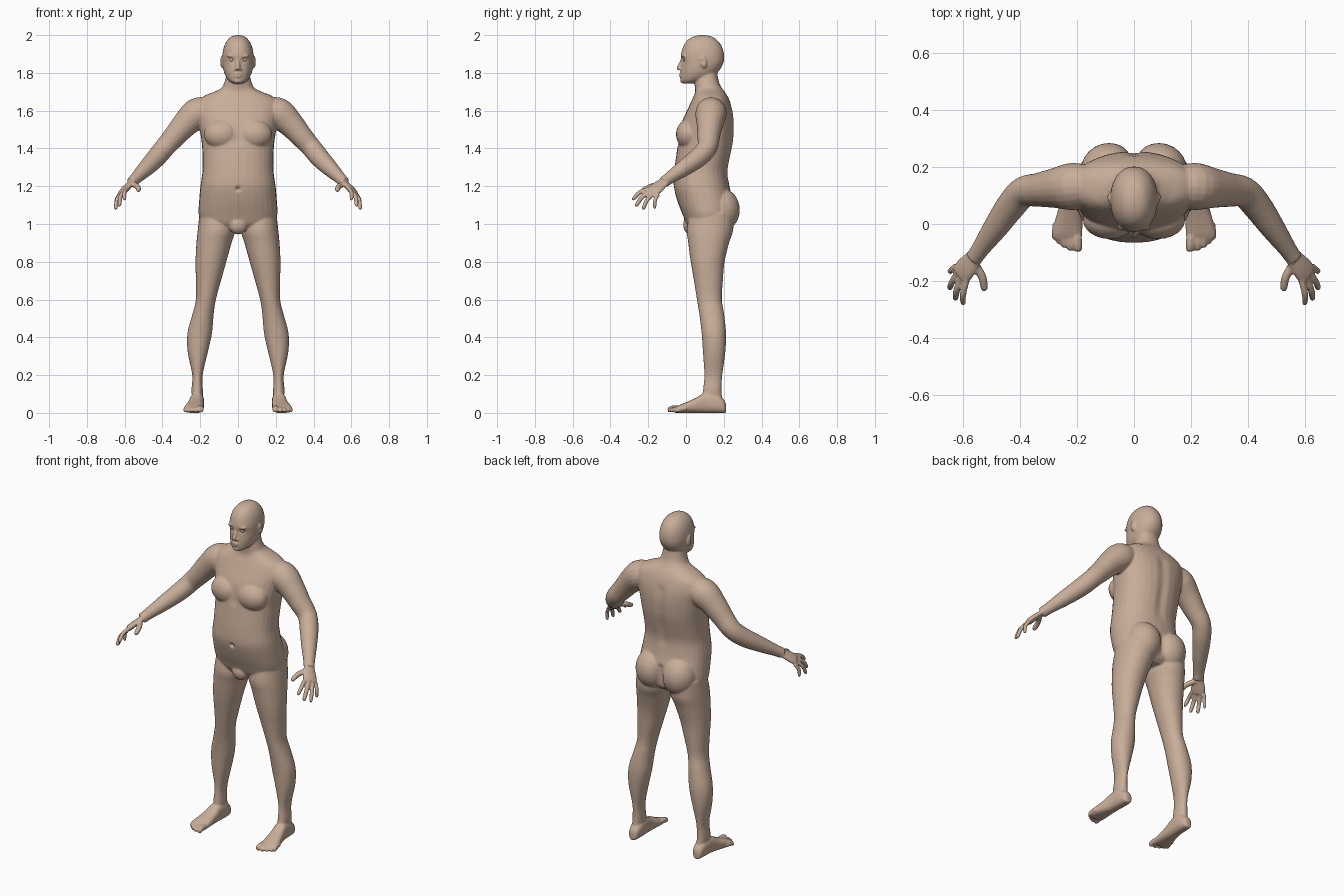
import bpy, bmesh, math
from mathutils import Vector, Matrix

bm = bmesh.new()


def smooth_rows(rows, steps=4):
    """Catmull-Rom interpolation through rows of numbers."""
    out = []
    for i in range(len(rows) - 1):
        a, b = rows[max(i - 1, 0)], rows[i]
        c, d = rows[i + 1], rows[min(i + 2, len(rows) - 1)]
        for k in range(steps):
            t = k / steps
            out.append([0.5 * (2 * q + (r - p) * t + (2 * p - 5 * q + 4 * r - s) * t * t
                               + (3 * q - p - 3 * r + s) * t ** 3)
                        for p, q, r, s in zip(a, b, c, d)])
    return out + [list(rows[-1])]


def skin(rings):
    loops = [[bm.verts.new(p) for p in ring] for ring in rings]
    n = len(loops[0])
    for a, b in zip(loops, loops[1:]):
        for i in range(n):
            bm.faces.new((a[i], a[(i + 1) % n], b[(i + 1) % n], b[i]))
    bm.faces.new(loops[0])
    bm.faces.new(loops[-1])


def oval(c, u, v, power=2.0, n=32):
    pts = []
    for i in range(n):
        a = math.tau * i / n
        ca, sa = math.cos(a), math.sin(a)
        pts.append(c + u * math.copysign(abs(ca) ** (2 / power), ca)
                   + v * math.copysign(abs(sa) ** (2 / power), sa))
    return pts


def column(rows, power=2.2, s=1):
    """Upright loft; rows are (z, x0, x1, y0, y1)."""
    skin([oval(Vector((s * (x0 + x1) / 2, (y0 + y1) / 2, z)),
               Vector(((x1 - x0) / 2, 0, 0)), Vector((0, (y1 - y0) / 2, 0)), power)
          for z, x0, x1, y0, y1 in smooth_rows(rows)])


def limb(rows, s=1, side=(0, 0, 1), flat=1.0):
    """Tube along (x, y, z, r); flat scales the thickness across side."""
    rows = smooth_rows(rows)
    pts = [Vector((s * r[0], r[1], r[2])) for r in rows]
    side = Vector((s * side[0], side[1], side[2]))
    rings = []
    for i, p in enumerate(pts):
        t = (pts[min(i + 1, len(pts) - 1)] - pts[max(i - 1, 0)]).normalized()
        u = (side - t * side.dot(t)).normalized()
        rings.append(oval(p, u * rows[i][3], t.cross(u) * rows[i][3] * flat, 2, 20))
    skin(rings)


def ball(c, r, rot=0.0):
    m = Matrix.Translation(c) @ Matrix.Rotation(rot, 4, 'X') @ Matrix.Diagonal((*r, 1))
    bmesh.ops.create_uvsphere(bm, u_segments=24, v_segments=16, radius=1, matrix=m)


def digit(a, b, r, s, bend=(0, 0, 0)):
    """Finger or toe with a rounded tip."""
    a, b = Vector(a), Vector(b)
    m = (a + b) / 2 + Vector(bend)
    limb([(*a, r), (*m, r * 1.02), (*a.lerp(b, .9), r * .88), (*b, r * .45)], s, (1, 0.3, 0))


# Torso and neck
torso = [(1.80, .060, .060, .165), (1.75, .072, .046, .175), (1.72, .088, .048, .190),
         (1.70, .125, .048, .205), (1.68, .175, .042, .218), (1.65, .212, .028, .232),
         (1.60, .222, .005, .247), (1.55, .212, -.018, .254), (1.50, .203, -.034, .255),
         (1.43, .192, -.042, .250), (1.36, .188, -.052, .236), (1.28, .188, -.062, .222),
         (1.20, .199, -.065, .230), (1.12, .206, -.045, .250), (1.05, .208, -.018, .250),
         (1.00, .185, .002, .235), (.97, .11, .03, .20)]
column([(z, -w, w, a, b) for z, w, a, b in torso], 2.25)

# Head
head = [(2.0, .012, .070, .100), (1.992, .036, .038, .138), (1.975, .055, .010, .163),
        (1.95, .070, -.010, .184), (1.92, .079, -.022, .197), (1.89, .083, -.028, .202),
        (1.86, .083, -.024, .200), (1.83, .080, -.026, .188), (1.80, .073, -.028, .165),
        (1.775, .061, -.028, .130), (1.757, .046, -.027, .09), (1.745, .028, -.018, .05)]
column([(z, -w, w, a, b) for z, w, a, b in head], 2.15)

# Nose, lips and chin
limb([(0, -.018, 1.880, .007), (0, -.026, 1.855, .009), (0, -.037, 1.828, .012),
      (0, -.036, 1.817, .010)], side=(1, 0, 0))
ball((0, -.025, 1.793), (.022, .012, .006))
ball((0, -.024, 1.781), (.020, .012, .007))
ball((0, -.014, 1.757), (.022, .017, .013))
ball((0, .025, .995), (.05, .04, .05))

for s in (-1, 1):
    # Nostrils, brows, ears
    ball((s * .012, -.026, 1.818), (.009, .011, .008))
    ball((s * .034, -.011, 1.889), (.026, .013, .007))
    ball((s * .085, .092, 1.858), (.010, .018, .032), .2)
    # Chest, seat
    ball((s * .085, .015, 1.475), (.095, .068, .08))
    ball((s * .088, .185, 1.075), (.100, .100, .115))
    # Arm
    limb([(.15, .135, 1.60, .070), (.215, .132, 1.585, .083), (.28, .126, 1.528, .070),
          (.335, .120, 1.465, .060), (.388, .112, 1.405, .054), (.432, .065, 1.352, .052),
          (.485, -.010, 1.297, .044), (.540, -.088, 1.243, .032), (.562, -.120, 1.220, .030)], s)
    # Hand
    limb([(.553, -.105, 1.230, .030), (.575, -.135, 1.208, .037), (.595, -.160, 1.187, .042),
          (.610, -.180, 1.170, .040)], s, (.6, .7, -.38), .42)
    knuckles = [(.588, -.195, 1.187), (.604, -.185, 1.174), (.618, -.168, 1.163), (.627, -.147, 1.157)]
    tips = [(.602, -.285, 1.130), (.630, -.268, 1.095), (.650, -.230, 1.078), (.648, -.168, 1.082)]
    for a, b, r in zip(knuckles, tips, (.0115, .012, .0115, .0105)):
        digit(a, b, r, s, (.006, -.006, .008))
    digit((.562, -.135, 1.213), (.522, -.235, 1.178), .0145, s, (-.008, 0, .004))
    # Leg
    column([(1.06, .02, .203, .02, .25), (.97, .014, .213, .004, .250), (.90, .034, .220, .012, .228),
            (.80, .062, .225, .025, .204), (.70, .090, .223, .042, .195), (.60, .117, .223, .058, .190),
            (.52, .129, .242, .071, .202), (.42, .138, .268, .083, .212), (.32, .160, .266, .090, .208),
            (.20, .187, .242, .097, .192), (.12, .186, .246, .090, .188), (.05, .188, .240, .08, .195)], 2.1, s)
    # Foot
    foot = [(.212, .215, .014, .045), (.200, .215, .028, .070), (.16, .215, .036, .100),
            (.10, .218, .038, .105), (.05, .224, .043, .078), (.0, .231, .050, .056),
            (-.035, .235, .053, .042), (-.055, .235, .049, .031)]
    skin([oval(Vector((s * x, y, h / 2)), Vector((w, 0, 0)), Vector((0, 0, h / 2)), 2.5)
          for y, x, w, h in smooth_rows(foot)])
    for x, y, r in ((.197, -.097, .0165), (.224, -.094, .012), (.246, -.084, .0115),
                    (.265, -.070, .011), (.281, -.054, .0105)):
        digit((x * .9 + .023, y + .055, .024), (x, y, r * .9), r, s, (0, 0, .003))

# Fuse the parts into one skin
bmesh.ops.recalc_face_normals(bm, faces=bm.faces)
mesh = bpy.data.meshes.new("body")
bm.to_mesh(mesh)
bm.free()
body = bpy.data.objects.new("body", mesh)
bpy.context.collection.objects.link(body)
bpy.context.view_layer.objects.active = body
body.select_set(True)


def apply(kind, **settings):
    mod = body.modifiers.new(kind.lower(), kind)
    for key, value in settings.items():
        setattr(mod, key, value)
    bpy.ops.object.modifier_apply(modifier=mod.name)


apply('REMESH', mode='VOXEL', voxel_size=.005)
apply('SMOOTH', factor=.5, iterations=5)

# Sculpted dents: navel, eye sockets, mouth line, seat cleft, spine, breastbone
dents = [((0, -.065, 1.185), .011, (0, .018, 0)), ((0, -.036, 1.787), .005, (0, .004, 0))]
dents += [((s * .034, -.02, 1.870), .013, (0, .008, 0)) for s in (-1, 1)]
dents += [((s * .088, .085, 1.86), .010, (-s * .006, 0, 0)) for s in (-1, 1)]
dents += [((0, .26, 1.0 + .03 * i), .02, (0, -.014, 0)) for i in range(5)]
dents += [((0, .24, 1.27 + .04 * i), .026, (0, -.008, 0)) for i in range(9)]
dents += [((0, -.045, 1.44 + .03 * i), .022, (0, .005, 0)) for i in range(4)]
dents = [(Vector(c), r, Vector(d)) for c, r, d in dents]
for v in body.data.vertices:
    p = v.co.copy()
    for c, r, d in dents:
        q = (p - c).length_squared / (r * r)
        if q < 9:
            v.co += d * math.exp(-q)
    v.co.z = max(v.co.z, 0)
apply('DECIMATE', ratio=.4)

tan = bpy.data.materials.new("skin")
tan.diffuse_color = (.58, .42, .32, 1)
body.data.materials.append(tan)
bpy.ops.object.shade_smooth_by_angle(angle=math.radians(50))

# Eyes
for s, name in ((-1, "right_eye"), (1, "left_eye")):
    bpy.ops.mesh.primitive_uv_sphere_add(segments=16, ring_count=10, radius=.012,
                                         location=(s * .034, -.004, 1.870))
    eye = bpy.context.object
    eye.name = name
    eye.data.materials.append(tan)
    bpy.ops.object.shade_smooth_by_angle()
